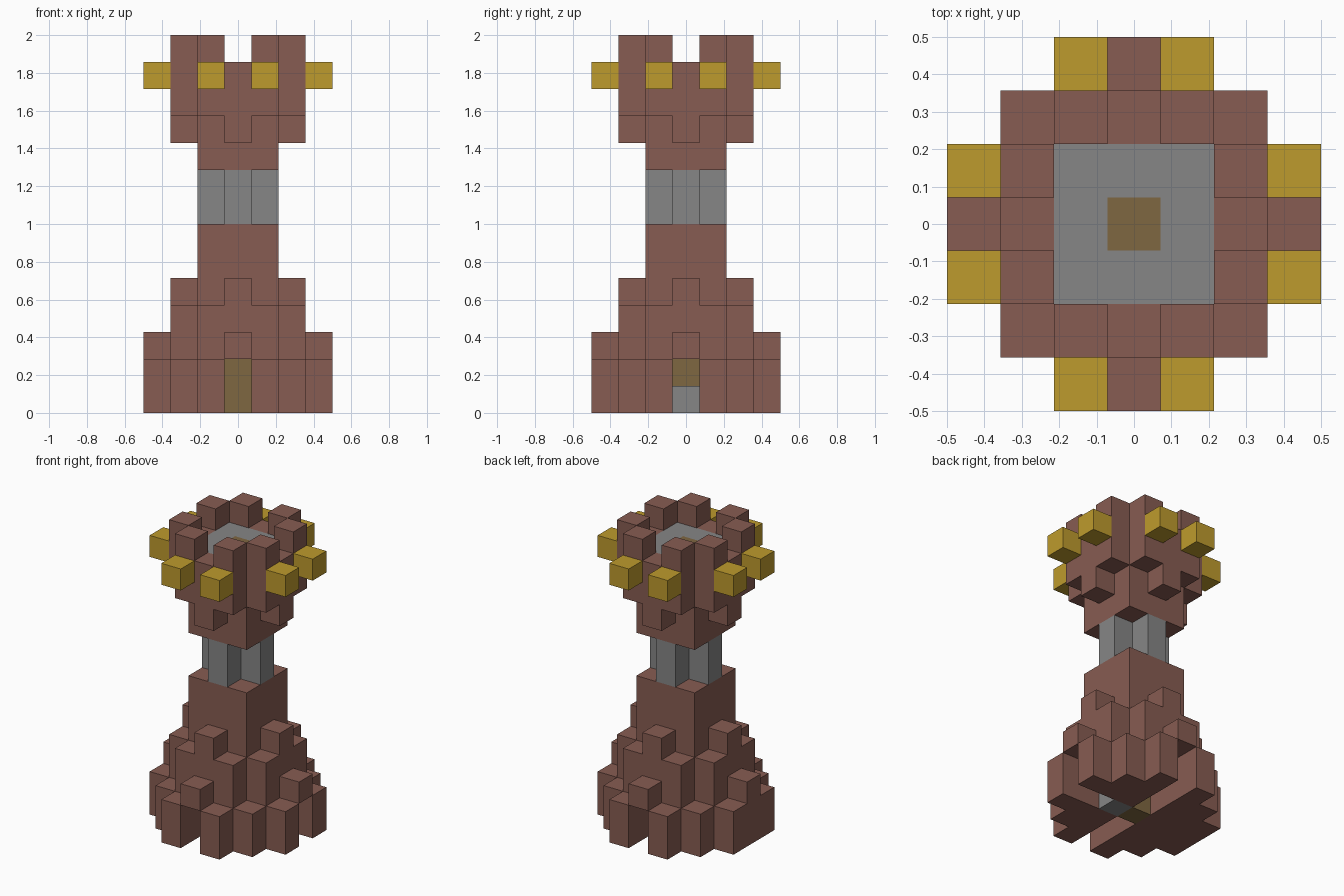
import bpy, bmesh
from mathutils import Vector

U = 1 / 7  # edge of one block

cube = bpy.data.objects.get("Cube")
if cube:
    bpy.data.objects.remove(cube)


def material(name, rgb):
    lin = [c / 12.92 if c <= 0.04045 else ((c + 0.055) / 1.055) ** 2.4
           for c in (v / 255 for v in rgb)] + [1]
    m = bpy.data.materials.new(name)
    m.use_nodes = True
    m.diffuse_color = lin
    m.node_tree.nodes["Principled BSDF"].inputs["Base Color"].default_value = lin
    return m


BRICK = material("brick brown", (135, 92, 82))
STONE = material("stone grey", (134, 134, 134))
GOLD = material("gold", (190, 155, 45))
WOOD = material("dark wood", (127, 103, 65))

SPAN = range(-3, 4)
AXES = [Vector(d) for d in ((1, 0, 0), (0, 1, 0), (0, 0, 1))]


def cells(z0, z1, rule):
    """Blocks in layers z0 to z1 whose folded position (a >= b) meets the rule."""
    return {(x, y, z) for x in SPAN for y in SPAN for z in range(z0, z1)
            if rule(max(abs(x), abs(y)), min(abs(x), abs(y)))}


def build(name, blocks, mat):
    """Skin a set of blocks with outer faces only and merge the flat ones."""
    bm = bmesh.new()
    for c in blocks:
        centre = Vector(c) + Vector((0, 0, 0.5))
        for i, axis in enumerate(AXES):
            s, t = AXES[i - 2] / 2, AXES[i - 1] / 2
            for n in (axis, -axis):
                if tuple(int(v) for v in Vector(c) + n) in blocks:
                    continue
                f = centre + n / 2
                ring = [f - s - t, f + s - t, f + s + t, f - s + t]
                if n is not axis:
                    ring.reverse()
                bm.faces.new([bm.verts.new(p * U) for p in ring])
    bmesh.ops.remove_doubles(bm, verts=bm.verts, dist=U / 100)
    bmesh.ops.dissolve_limit(bm, angle_limit=0.01, verts=bm.verts, edges=bm.edges)
    me = bpy.data.meshes.new(name)
    bm.to_mesh(me)
    bm.free()
    me.materials.append(mat)
    ob = bpy.data.objects.new(name, me)
    bpy.context.collection.objects.link(ob)


# Footprint rules
square = lambda a, b: a <= 1
cross = lambda a, b: a <= 1 and b == 0
wide_cross = lambda a, b: a <= 1 or (a == 2 and b == 0)
small_disc = lambda a, b: a <= 1 or (a == 2 and b <= 1)
large_disc = lambda a, b: a <= 2 or (a == 3 and b <= 1)

# Base with lintels, and three doorways leading to the centre
base = cells(0, 2, large_disc) | cells(2, 3, lambda a, b: a == 3 and b == 0)
base |= cells(2, 4, small_disc) | cells(4, 5, wide_cross) | cells(5, 7, square)
base -= {(x, y, z) for x, y, z in cells(0, 2, lambda a, b: b == 0) if x >= 0}
build("tower_base", base, BRICK)
build("inner_post", cells(0, 2, lambda a, b: a == 0), WOOD)
build("door_step", {(1, 0, 0)}, STONE)

# Shaft
build("shaft", cells(7, 9, cross), STONE)

# Head, floor and battlements
head = cells(9, 10, square) | cells(10, 11, wide_cross) | cells(11, 12, small_disc)
head |= cells(12, 13, lambda a, b: a == 2 and b <= 1)
head |= cells(13, 14, lambda a, b: a == 2 and b == 1)
build("tower_head", head, BRICK)
build("roof_floor", cells(12, 13, lambda a, b: a == 1), STONE)
build("roof_hatch", cells(12, 13, lambda a, b: a == 0), WOOD)

# Gold studs around the head
for i, c in enumerate(sorted(cells(12, 13, lambda a, b: a == 3 and b == 1))):
    build(f"gold_stud_{i + 1}", {c}, GOLD)
